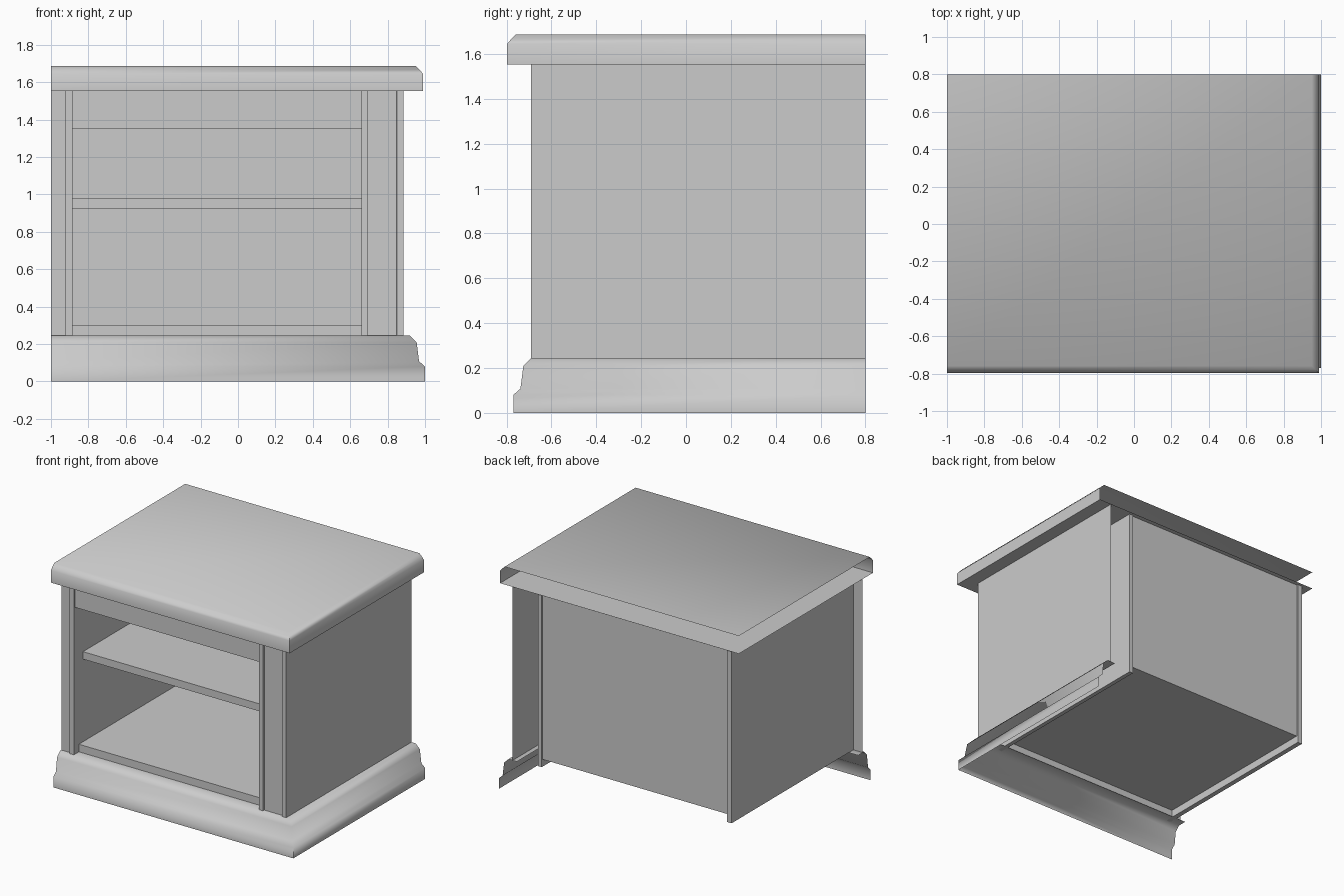
import bpy, bmesh, math

if "Cube" in bpy.data.objects:
    bpy.data.objects.remove(bpy.data.objects["Cube"])

LEFT, BACK = -1.0, 0.8
UNDER = 1.552          # underside of the top
LEDGE = 0.245          # top of the base


def make(name, verts, faces, smooth=False):
    me = bpy.data.meshes.new(name)
    me.from_pydata(verts, [], faces)
    ob = bpy.data.objects.new(name, me)
    bpy.context.collection.objects.link(ob)
    if smooth:
        bpy.ops.object.select_all(action='DESELECT')
        ob.select_set(True)
        bpy.context.view_layer.objects.active = ob
        bpy.ops.object.shade_smooth_by_angle(angle=math.radians(62))
    return ob


def box(name, x, y, z):
    bm = bmesh.new()
    bmesh.ops.create_cube(bm, size=1)
    for v in bm.verts:
        v.co = [a[0] + (c + 0.5) * (a[1] - a[0]) for a, c in zip((x, y, z), v.co)]
    ob = make(name, [], [])
    bm.to_mesh(ob.data)
    bm.free()
    return ob


def extrude_path(name, path, z0, z1):
    """Upright sheet following an xy path."""
    n = len(path)
    verts = [(x, y, z) for z in (z0, z1) for x, y in path]
    return make(name, verts, [(i, i + 1, n + i + 1, n + i) for i in range(n - 1)])


def moulding(name, right, front, profile, capped=False):
    """Mitred strip along front and right side; profile is (inset, z)."""
    verts, faces = [], []
    for o, z in profile:
        verts += [(LEFT, front + o, z), (right - o, front + o, z), (right - o, BACK, z)]
    for i in range(len(profile) - 1):
        a = 3 * i
        faces += [(a, a + 1, a + 4, a + 3), (a + 1, a + 2, a + 5, a + 4)]
    if capped:
        for k, z in ((0, profile[0][1]), (len(verts) - 3, profile[-1][1])):
            verts.append((LEFT, BACK, z))
            f = (k, k + 1, k + 2, len(verts) - 1)
            faces.append(f if k else f[::-1])
    return make(name, verts, faces, True)


# Base moulding with its ledge, and moulded top (both open at back and left)
moulding("base_moulding", 1.0, -0.77,
         [(0, 0), (0, 0.08), (0.032, 0.108), (0.045, 0.21),
          (0.08, LEDGE), (0.15, LEDGE)])
moulding("top_board", 0.989, -0.797,
         [(0, UNDER), (0, 1.645), (0.018, 1.667), (0.038, 1.686)], True)

# Inner carcass walls
for name, x in (("left_wall", (-0.922, -0.885)), ("right_wall", (0.66, 0.692))):
    box(name, x, (-0.69, 0.775), (LEDGE, UNDER))

# Outer side panel returning into the right stile, and the left stile
extrude_path("side_panel_and_stile",
             [(0.692, -0.675), (0.847, -0.675), (0.85, -0.69), (0.885, -0.69), (0.885, BACK)],
             LEDGE, UNDER)
extrude_path("left_stile", [(LEFT, -0.675), (-0.922, -0.675)], LEDGE, UNDER)

# Back panel, rail and shelf
INNER = (-0.885, 0.66)
extrude_path("back_panel", [(INNER[1], 0.765), (INNER[0], 0.765)], 0.3, UNDER)
box("top_rail", INNER, (-0.675, -0.635), (1.35, UNDER))
box("shelf", INNER, (-0.58, 0.765), (0.924, 0.98))

# Floor sheet with a front lip
sec = [(-0.63, LEDGE), (-0.63, 0.302), (0.765, 0.302)]
make("floor", [(x, y, z) for x in INNER for y, z in sec],
     [(0, 3, 4, 1), (1, 4, 5, 2)])
